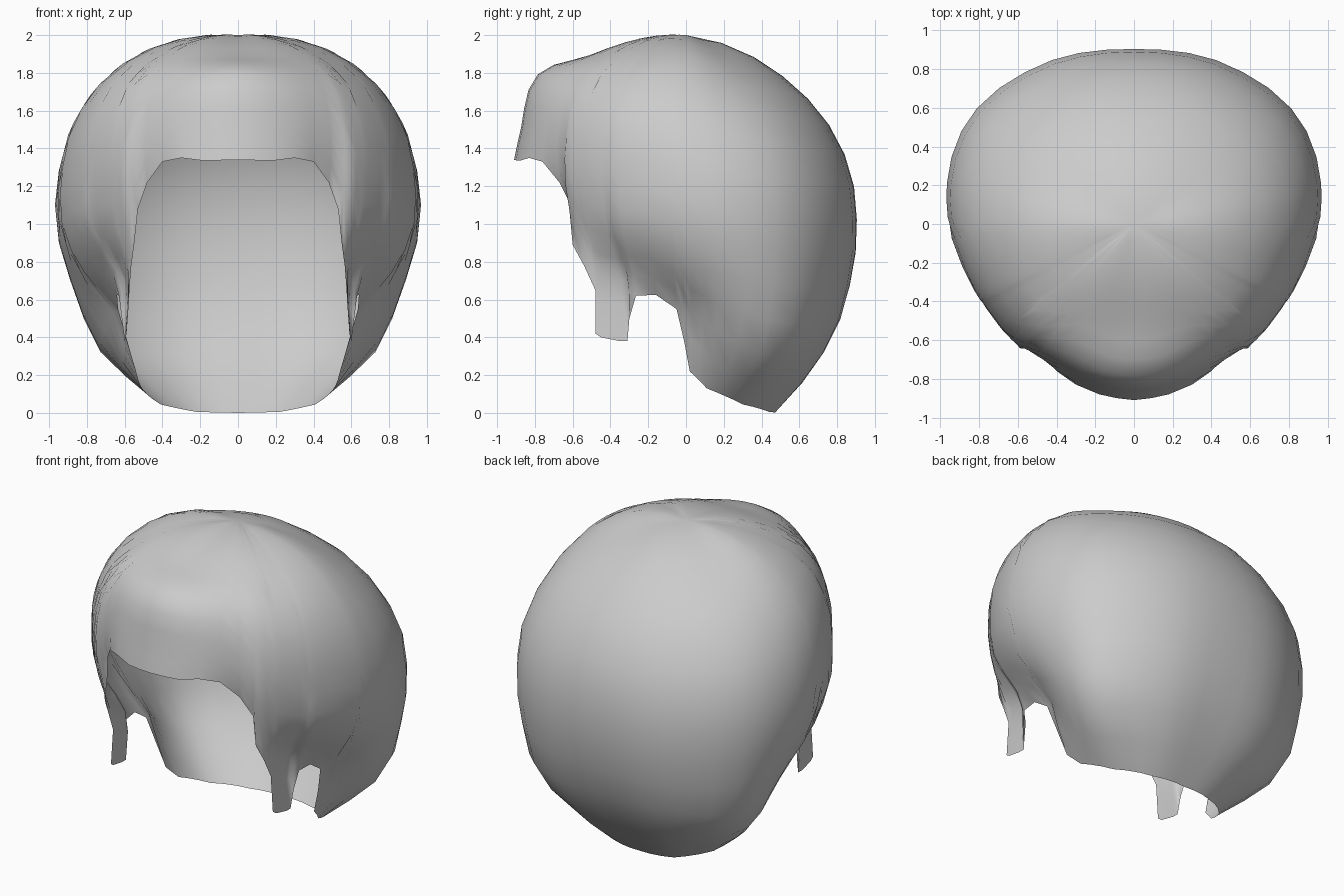
import bpy, bmesh, math
from mathutils import Vector

if "Cube" in bpy.data.objects:
    bpy.data.objects.remove(bpy.data.objects["Cube"])

CENTRE = Vector((0, 0, 1))

# Cap surface: radius from the centre, by elevation (rows) and by
# azimuth 0 (front), 30, ... 180 (back)
AZ = [0, 30, 60, 90, 120, 150, 180]
SHELL = {
    -65: [1.15, 1.15, 1.15, 1.03, 1.07, 1.10, 1.105],
    -50: [1.10, 1.10, 1.06, 0.91, 1.06, 1.06, 1.02],
    -35: [0.98, 0.94, 0.83, 0.80, 1.08, 1.03, 0.97],
    -20: [0.92, 0.85, 0.745, 0.87, 1.03, 0.98, 0.925],
    0: [0.91, 0.79, 0.85, 0.95, 1.015, 0.955, 0.905],
    15: [0.955, 0.89, 0.91, 0.98, 1.02, 0.955, 0.913],
    30: [1.01, 0.98, 0.99, 1.02, 1.01, 0.95, 0.92],
    45: [1.115, 1.07, 1.05, 1.04, 0.995, 0.95, 0.925],
    60: [1.03, 1.04, 1.04, 1.04, 0.98, 0.95, 0.94],
    90: [1.0] * 7,
}

# Hem from the forehead, around the sideburn and ear, to the nape
HEM = [(0, -.91, 1.34), (.18, -.88, 1.335), (.30, -.83, 1.35), (.40, -.76, 1.33),
       (.48, -.67, 1.22), (.53, -.60, 1.08), (.55, -.60, .89), (.565, -.54, .78),
       (.575, -.48, .65), (.59, -.48, .42), (.595, -.45, .40), (.60, -.35, .38),
       (.60, -.31, .38), (.615, -.30, .50), (.63, -.265, .62), (.64, -.16, .625),
       (.635, -.05, .55), (.59, -.01, .38), (.54, .02, .22), (.51, .11, .13),
       (.41, .30, .045), (.22, .44, .005), (0, .47, 0)]


def smooth_interp(xs, ys, x):
    """Cubic interpolation through the points (xs, ys)."""
    n = len(xs)
    x = min(max(x, xs[0]), xs[-1])
    i = max(k for k in range(n - 1) if xs[k] <= x)

    def slope(k):
        a, b = max(k - 1, 0), min(k + 1, n - 1)
        return (ys[b] - ys[a]) / (xs[b] - xs[a])
    h = xs[i + 1] - xs[i]
    t = (x - xs[i]) / h
    return ((2*t**3 - 3*t**2 + 1) * ys[i] + (t**3 - 2*t**2 + t) * h * slope(i)
            + (3*t**2 - 2*t**3) * ys[i + 1] + (t**3 - t**2) * h * slope(i + 1))


def radius(az, el):
    az_wrapped = [-30] + AZ + [210]
    els = sorted(SHELL)
    col = [smooth_interp(az_wrapped, [SHELL[e][1]] + SHELL[e] + [SHELL[e][-2]], az) for e in els]
    return smooth_interp(els, col, el)


def spherical(p):
    d = Vector(p) - CENTRE
    return (math.degrees(math.atan2(d.x, -d.y)),
            math.degrees(math.asin(d.z / d.length)), d.length)


def hem_columns():
    """Hem points in spherical form, with wide gaps subdivided."""
    pts = [spherical(p) for p in HEM]
    cols = [pts[0]]
    for a, b in zip(pts, pts[1:]):
        steps = max(1, math.ceil(abs(b[0] - a[0]) / 10))
        for s in range(1, steps + 1):
            cols.append(tuple(u + (v - u) * s / steps for u, v in zip(a, b)))
    return cols


# Half of the hair cap: columns running from the crown down to the hem
ROWS = 14
bm = bmesh.new()
grid = []
for az, el_hem, r_hem in hem_columns():
    fix = r_hem - radius(az, el_hem)
    column = []
    for i in range(ROWS + 1):
        t = i / ROWS
        el = 90 + (el_hem - 90) * t
        r = radius(az, el) + fix * t**5
        a, e = math.radians(az), math.radians(el)
        column.append(bm.verts.new(CENTRE + r * Vector((
            math.sin(a) * math.cos(e), -math.cos(a) * math.cos(e), math.sin(e)))))
    grid.append(column)
for c0, c1 in zip(grid, grid[1:]):
    for i in range(ROWS):
        bm.faces.new((c0[i], c0[i + 1], c1[i + 1], c1[i]))
bmesh.ops.remove_doubles(bm, verts=bm.verts, dist=0.0005)
bmesh.ops.recalc_face_normals(bm, faces=bm.faces)
# Keep normals pointing outward on the open shell
if sum(f.normal.dot(f.calc_center_median() - CENTRE) for f in bm.faces) < 0:
    bmesh.ops.reverse_faces(bm, faces=bm.faces)
for f in bm.faces:
    f.smooth = True

mesh = bpy.data.meshes.new("hair_cap")
bm.to_mesh(mesh)
bm.free()
hair = bpy.data.objects.new("hair_cap", mesh)
bpy.context.collection.objects.link(hair)

# Mirror to the other side
mirror = hair.modifiers.new("mirror", 'MIRROR')
mirror.use_axis[0] = True
mirror.merge_threshold = 0.001
